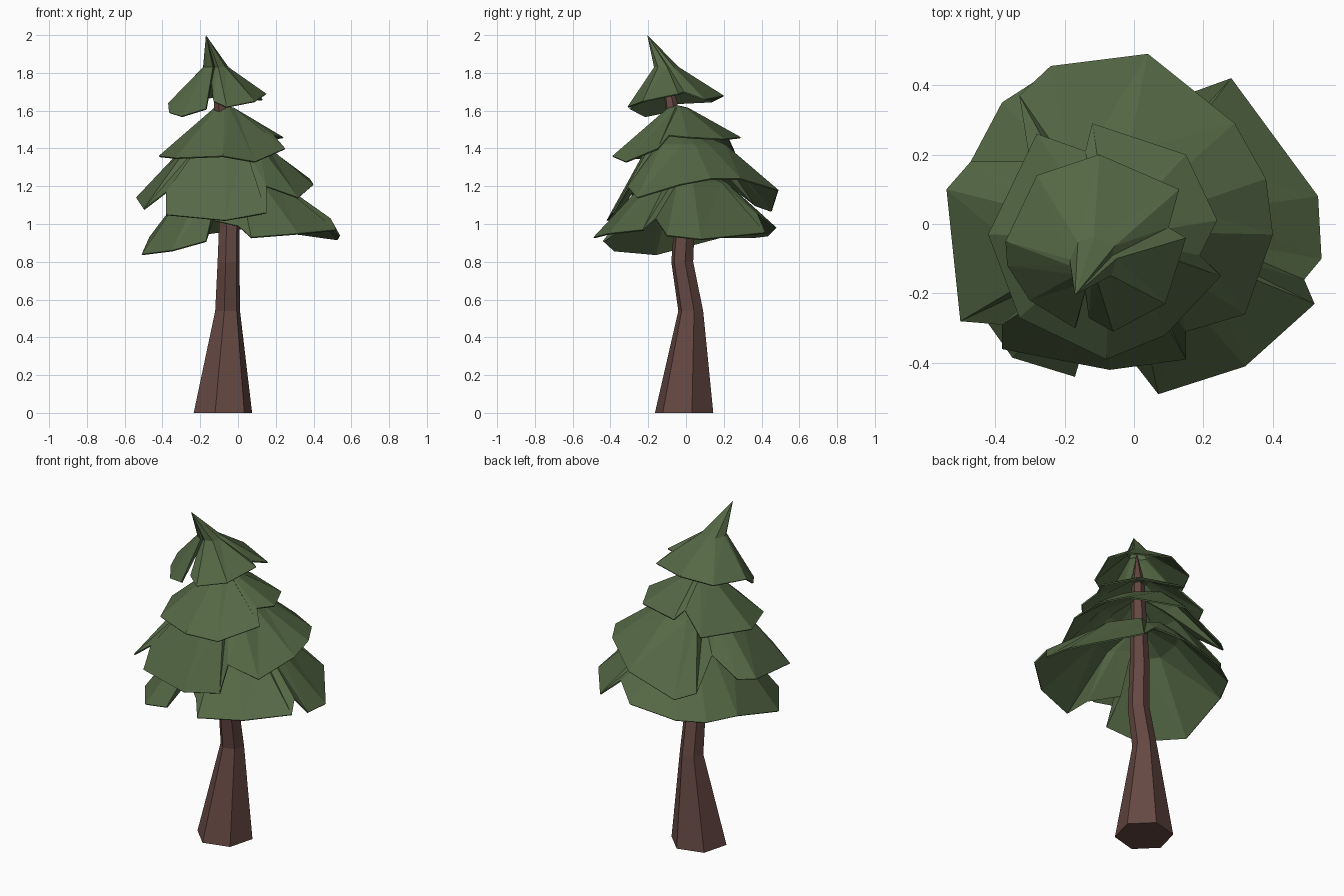
import bpy, math
from mathutils import Vector


def material(name, rgb):
    m = bpy.data.materials.new(name)
    m.diffuse_color = (*rgb, 1)
    return m


def loft(name, rings, mat, tip=None, base=False):
    """Join rings of equal point count; close with a tip point and/or base face."""
    n = len(rings[0])
    verts = [p for r in rings for p in r]
    faces = []
    for k in range(len(rings) - 1):
        for i in range(n):
            j = (i + 1) % n
            a, b, c, d = k * n + i, k * n + j, (k + 1) * n + j, (k + 1) * n + i
            faces += [(a, b, c), (a, c, d)]
    if tip:
        verts.append(tip)
        o = (len(rings) - 1) * n
        faces += [(o + i, o + (i + 1) % n, len(verts) - 1) for i in range(n)]
    if base:
        faces.append(tuple(range(n))[::-1])
    me = bpy.data.meshes.new(name)
    me.from_pydata([tuple(v) for v in verts], [], faces)
    me.materials.append(mat)
    ob = bpy.data.objects.new(name, me)
    bpy.context.collection.objects.link(ob)
    return ob


bark = material("bark", (0.13, 0.065, 0.055))
needles = material("needles", (0.09, 0.14, 0.06))

# Trunk: bent, tapering hexagon (z, centre x, centre y, radius)
path = [(0, -0.08, -0.01, 0.16), (0.54, -0.055, 0.025, 0.068), (0.8, -0.05, -0.02, 0.06),
        (1.05, -0.045, -0.005, 0.055), (1.65, -0.095, -0.08, 0.034)]
rings = []
for z, cx, cy, r in path:
    rings.append([(cx + r * math.cos(math.radians(15 + 60 * i)),
                   cy + r * math.sin(math.radians(15 + 60 * i)), z) for i in range(6)])
loft("trunk", rings, bark, tip=(-0.12, -0.12, 1.85), base=True)


# Foliage tier: ragged rim drawn in along (fraction, z) rings to a tip
def tier(name, rim, centre, inner, tip):
    rings = [[Vector(p) for p in rim]]
    for f, z in inner:
        rings.append([(centre[0] + f * (p[0] - centre[0]),
                       centre[1] + f * (p[1] - centre[1]), z) for p in rim])
    ob = loft(name, rings, needles, tip=tip)
    s = ob.modifiers.new("thickness", "SOLIDIFY")
    s.thickness = 0.008
    s.offset = -1


tier("foliage_bottom", [
    (.53, .08, .92), (.28, .42, .955), (.17, .38, 1.05), (.04, .48, .98), (-.24, .44, .94),
    (-.38, .35, .93), (-.47, .18, .93), (-.51, -.16, .84), (-.35, -.385, .86), (-.17, -.44, .91),
    (-.13, -.28, 1.02), (0, -.40, .99), (.07, -.49, .93), (.32, -.41, .95), (.52, -.23, .97),
    (.49, -.16, 1.03), (.54, -.10, .94)],
    (-.04, 0), [(.45, 1.22)], (-.05, -.02, 1.33))

tier("foliage_lower", [
    (.40, -.03, 1.21), (.38, .13, 1.24), (.29, .29, 1.24), (.04, .49, 1.18), (-.24, .455, 1.07),
    (-.33, .37, 1.1), (-.30, .18, 1.25), (-.47, .18, 1.15), (-.54, .10, 1.14), (-.50, -.28, 1.08),
    (-.38, -.29, 1.17), (-.38, -.36, 1.05), (-.07, -.42, 1.02), (.15, -.39, 1.06),
    (.15, -.31, 1.2), (.32, -.26, 1.14)],
    (-.06, -.02), [(.45, 1.42)], (-.08, -.05, 1.53))

tier("foliage_upper", [
    (.24, .01, 1.46), (.15, .20, 1.45), (-.12, .29, 1.46), (-.14, .21, 1.49), (-.28, .26, 1.38),
    (-.42, -.03, 1.36), (-.33, -.27, 1.35), (-.08, -.39, 1.36), (.09, -.32, 1.33),
    (.25, -.15, 1.40), (.19, -.09, 1.47)],
    (-.07, -.04), [(.16, 1.615)], (-.08, -.05, 1.63))

tier("foliage_top", [
    (.13, .10, 1.66), (-.10, .20, 1.68), (-.28, .14, 1.65), (-.37, -.05, 1.64),
    (-.365, -.12, 1.59), (-.30, -.22, 1.57), (-.17, -.30, 1.61), (-.14, -.19, 1.75),
    (-.13, -.27, 1.65), (-.06, -.31, 1.62), (.09, -.23, 1.65), (.15, -.04, 1.69),
    (.10, -.01, 1.70)],
    (-.12, -.12), [(.26, 1.83)], (-.17, -.205, 2.0))
